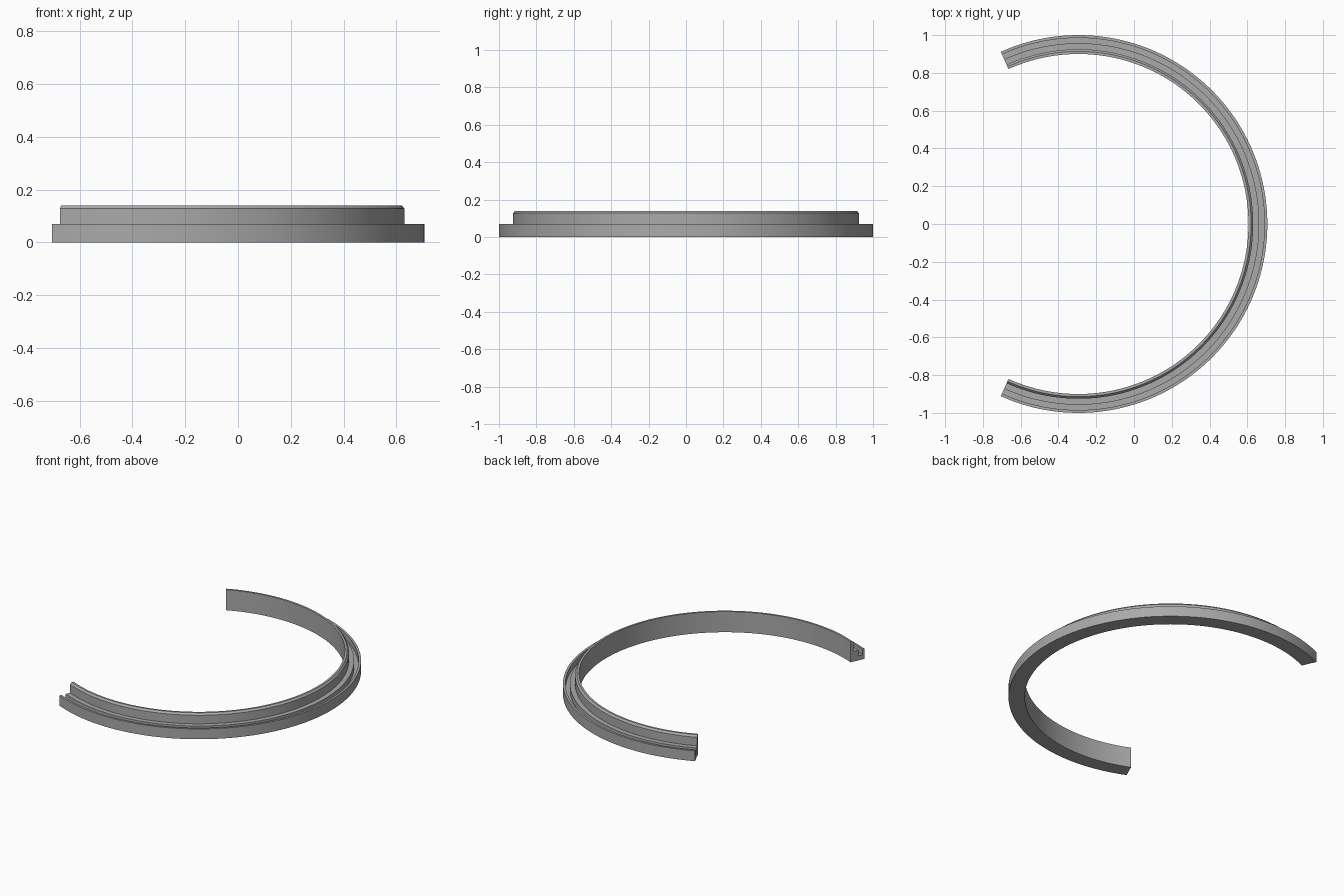
import bpy, bmesh, math

cube = bpy.data.objects.get("Cube")
if cube:
    bpy.data.objects.remove(cube, do_unlink=True)

CENTRE_X = -0.294
HALF_ANGLE = math.radians(114.3)
STEPS = 128

# Cross-section (radius, height): tall inner wall, ledge, groove, outer lip
PROFILE = [
    (0.90, 0), (1.0, 0), (1.0, 0.07), (0.985, 0.07),
    (0.985, 0.03), (0.957, 0.03), (0.957, 0.07), (0.925, 0.07),
    (0.925, 0.128), (0.914, 0.14), (0.90, 0.14),
]

grey = bpy.data.materials.new("plain grey")
grey.use_nodes = True
colour = (0.4, 0.4, 0.4, 1)
grey.diffuse_color = colour
grey.node_tree.nodes["Principled BSDF"].inputs["Base Color"].default_value = colour


def sweep_arc(name, profile):
    """Sweep a closed cross-section along the open arc and cap both ends."""
    bm = bmesh.new()
    rings = []
    for i in range(STEPS + 1):
        a = HALF_ANGLE * (2 * i / STEPS - 1)
        rings.append([bm.verts.new((CENTRE_X + r * math.cos(a), r * math.sin(a), z))
                      for r, z in profile])
    n = len(profile)
    for a, b in zip(rings, rings[1:]):
        for j in range(n):
            k = (j + 1) % n
            bm.faces.new((a[j], a[k], b[k], b[j]))
    bm.faces.new(rings[0])
    bm.faces.new(rings[-1][::-1])
    bmesh.ops.recalc_face_normals(bm, faces=bm.faces[:])
    mesh = bpy.data.meshes.new(name)
    bm.to_mesh(mesh)
    bm.free()
    mesh.materials.append(grey)
    obj = bpy.data.objects.new(name, mesh)
    bpy.context.collection.objects.link(obj)
    return obj


# Open grooved ring
ring = sweep_arc("grooved_ring", PROFILE)
bpy.ops.object.select_all(action="DESELECT")
ring.select_set(True)
bpy.context.view_layer.objects.active = ring
bpy.ops.object.shade_smooth_by_angle(angle=math.radians(25))
